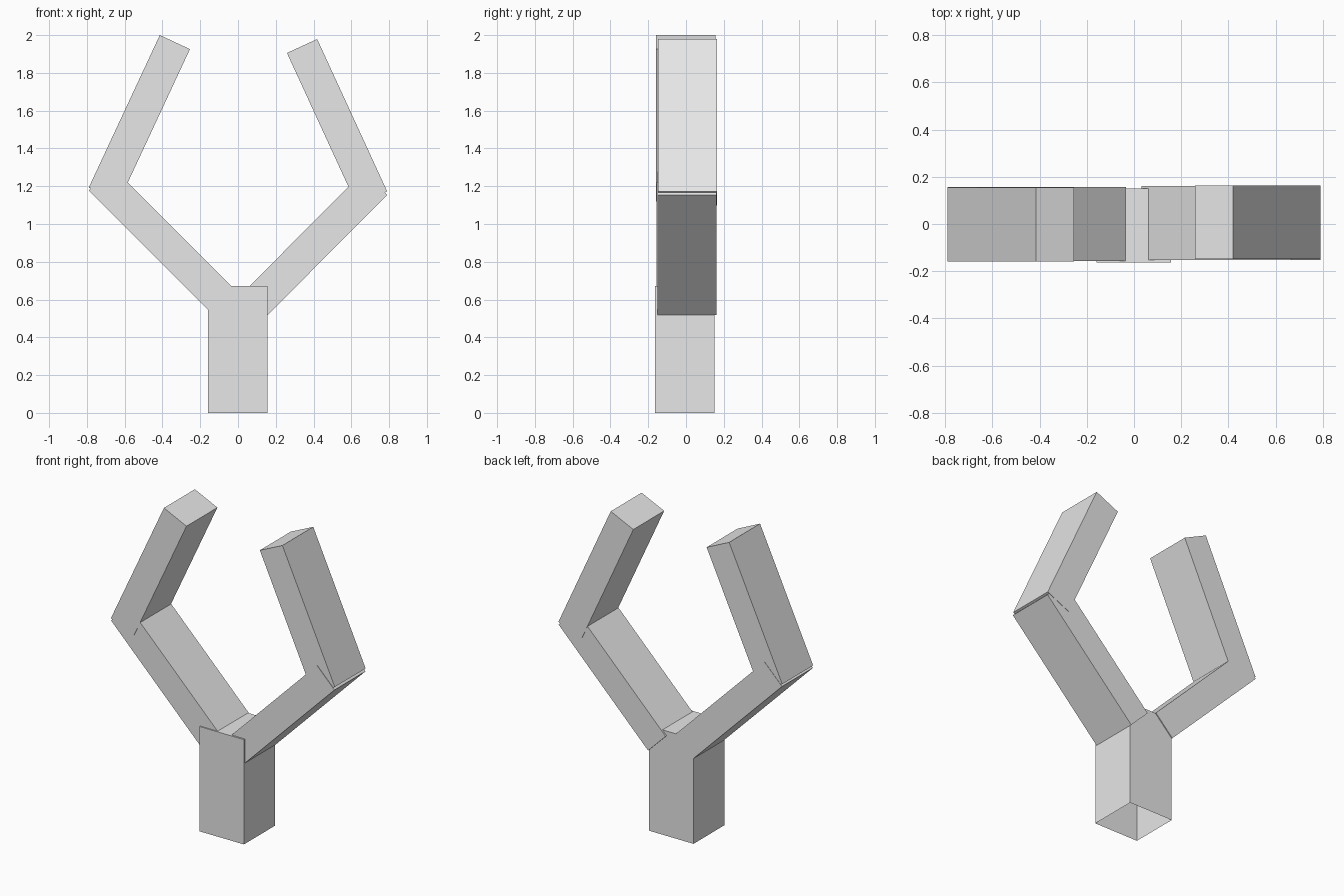
import bpy, bmesh
from math import atan2
from mathutils import Matrix, Vector

cube = bpy.data.objects.get("Cube")
if cube:
    bpy.data.objects.remove(cube, do_unlink=True)

grey = bpy.data.materials.new("plain_grey")
grey.use_nodes = True
grey.diffuse_color = (0.8, 0.8, 0.8, 1)
grey.node_tree.nodes["Principled BSDF"].inputs["Base Color"].default_value = (0.8, 0.8, 0.8, 1)


def beam(name, start, end, width, y_range, open_base=False):
    """Box along its outer edge start-end (x, z); signed width goes along local x."""
    a, b = (Vector((x, 0, z)) for x, z in (start, end))
    along = b - a
    y0, y1 = y_range
    turn = Matrix.Rotation(atan2(along.x, along.z), 4, 'Y')
    centre = (a + b) / 2 + turn @ Vector((width / 2, 0, 0)) + Vector((0, (y0 + y1) / 2, 0))
    bm = bmesh.new()
    bmesh.ops.create_cube(bm, size=1)
    if open_base:
        base = [f for f in bm.faces if f.normal.z < -0.5]
        bmesh.ops.delete(bm, geom=base, context='FACES_ONLY')
    size = Matrix.Diagonal((abs(width), y1 - y0, along.length, 1))
    bm.transform(size)
    mesh = bpy.data.meshes.new(name)
    bm.to_mesh(mesh)
    bm.free()
    mesh.materials.append(grey)
    obj = bpy.data.objects.new(name, mesh)
    obj.matrix_world = Matrix.Translation(centre) @ turn
    bpy.context.collection.objects.link(obj)


# Trunk, hollow from below
beam("trunk", (-0.159, 0), (-0.159, 0.671), 0.315, (-0.163, 0.151), open_base=True)

# Right fork (-x)
THICK = 0.176
beam("right_lower_branch", (-0.159, 0.546), (-0.79, 1.178), THICK, (-0.156, 0.157))
beam("right_upper_branch", (-0.79, 1.193), (-0.414, 2.0), THICK, (-0.158, 0.155))

# Left fork (+x)
beam("left_lower_branch", (0.156, 0.517), (0.79, 1.154), -THICK, (-0.152, 0.161))
beam("left_upper_branch", (0.79, 1.172), (0.419, 1.979), -THICK, (-0.149, 0.163))
